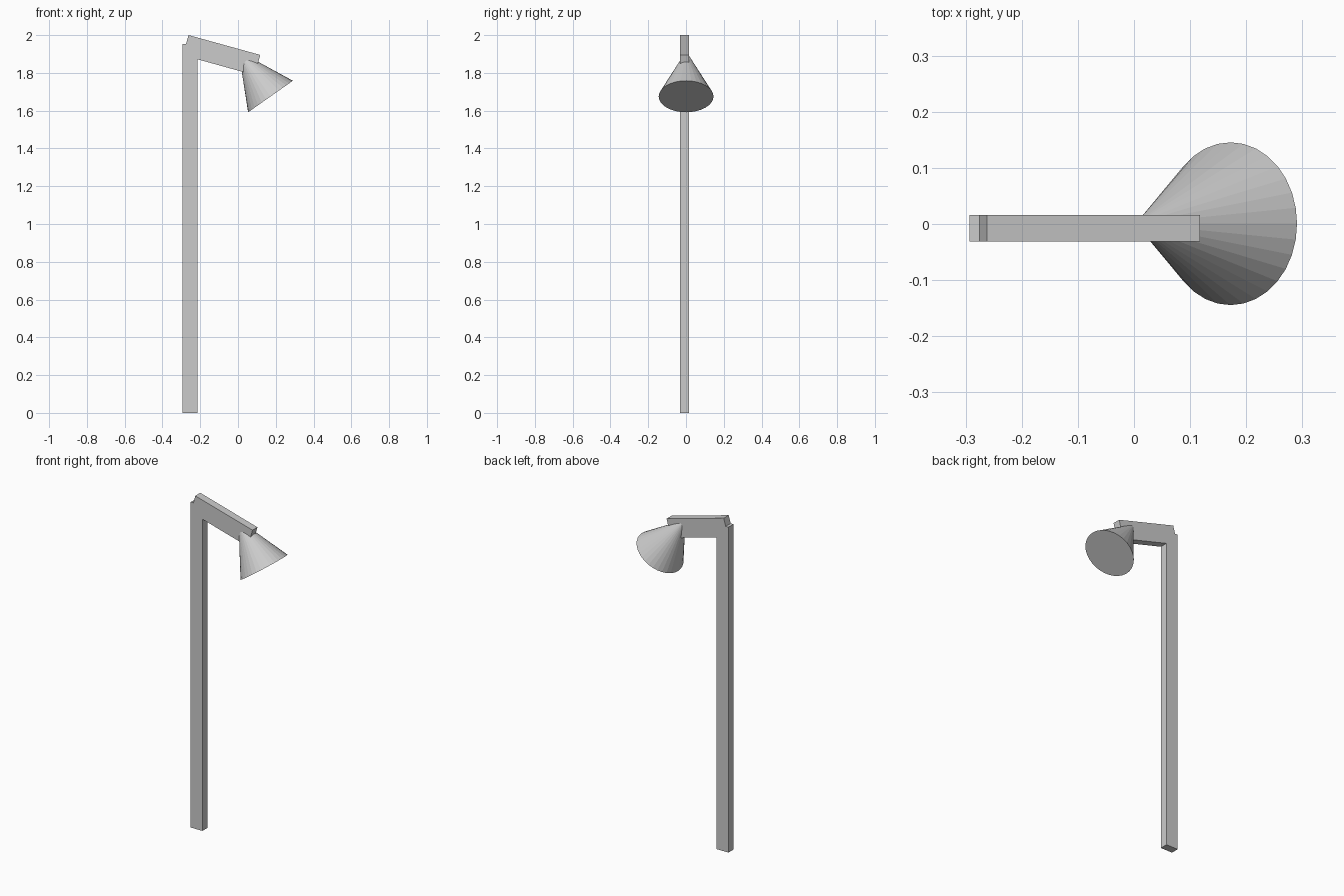
import bpy, bmesh, math
from mathutils import Matrix, Vector

if "Cube" in bpy.data.objects:
    bpy.data.objects.remove(bpy.data.objects["Cube"])


def add_object(name, bm):
    bmesh.ops.recalc_face_normals(bm, faces=bm.faces)
    mesh = bpy.data.meshes.new(name)
    bm.to_mesh(mesh)
    bm.free()
    obj = bpy.data.objects.new(name, mesh)
    bpy.context.collection.objects.link(obj)
    return obj


# Post with sloping arm: one side profile (x, z), extruded along y
profile = [(-0.293, 0), (-0.215, 0), (-0.215, 1.872), (0.088, 1.788),
           (0.118, 1.895), (-0.262, 2.0), (-0.275, 1.954), (-0.293, 1.954)]
y_front, y_back = -0.031, 0.016
bm = bmesh.new()
face = bm.faces.new([bm.verts.new((x, y_front, z)) for x, z in profile])
ext = bmesh.ops.extrude_face_region(bm, geom=[face], use_keep_orig=True)
bmesh.ops.translate(bm, vec=(0, y_back - y_front, 0),
                    verts=[v for v in ext["geom"] if isinstance(v, bmesh.types.BMVert)])
add_object("post_and_arm", bm)

# Lamp shade: closed cone whose tip sits inside the arm
base = Vector((0.172, 0.0005, 1.675))
tip = Vector((0.003, 0.0005, 1.915))
axis = tip - base
bm = bmesh.new()
bmesh.ops.create_cone(
    bm, cap_ends=True, segments=32, radius1=0.145, radius2=0, depth=axis.length,
    matrix=Matrix.Translation((base + tip) / 2)
    @ Matrix.Rotation(math.atan2(axis.x, axis.z), 4, 'Y'))
bmesh.ops.remove_doubles(bm, verts=bm.verts, dist=1e-5)
add_object("lamp_shade", bm)
